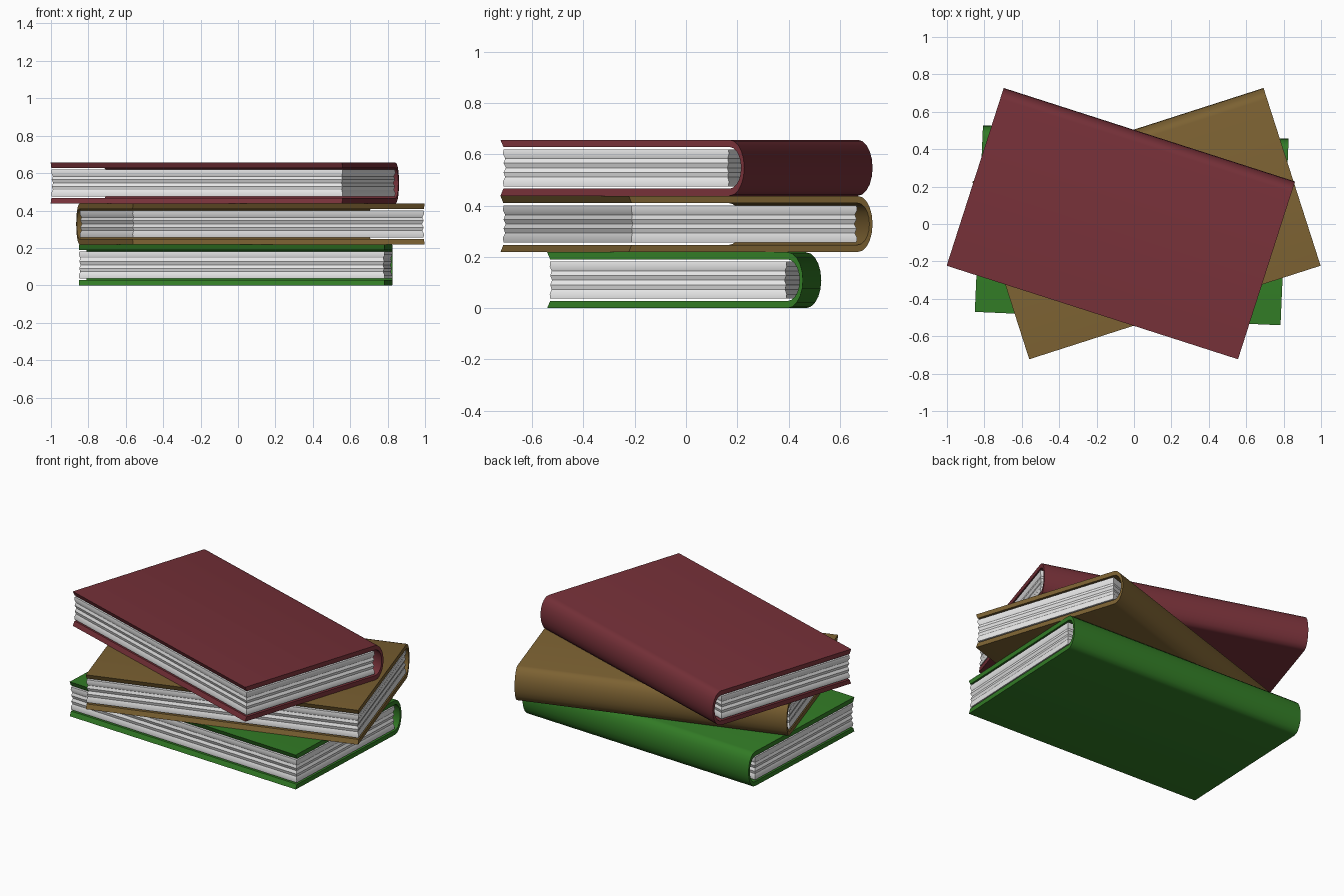
import bpy, bmesh
from math import radians, sin, cos, pi

if "Cube" in bpy.data.objects:
    bpy.data.objects.remove(bpy.data.objects["Cube"], do_unlink=True)

LENGTH, HEIGHT = 1.636, 0.218
FRONT, BACK = -0.5, 0.498
BOARD, GAP, SPINE = 0.028, 0.009, 0.013


def material(name, rgb):
    mat = bpy.data.materials.new(name)
    mat.use_nodes = True
    mat.diffuse_color = (*rgb, 1)
    mat.node_tree.nodes["Principled BSDF"].inputs["Base Color"].default_value = (*rgb, 1)
    return mat


def loft(name, rings, mat, place, closed_ring=True):
    """Skin equal rings of points, cap both ends, and place the object."""
    bm = bmesh.new()
    loops = [[bm.verts.new(p) for p in ring] for ring in rings]
    n = len(loops[0])
    for a, b in zip(loops, loops[1:]):
        for i in range(n):
            j = (i + 1) % n
            bm.faces.new((a[i], a[j], b[j], b[i]))
    bm.faces.new(loops[0])
    bm.faces.new(loops[-1])
    bmesh.ops.recalc_face_normals(bm, faces=bm.faces)
    mesh = bpy.data.meshes.new(name)
    bm.to_mesh(mesh)
    bm.free()
    mesh.materials.append(mat)
    obj = bpy.data.objects.new(name, mesh)
    bpy.context.collection.objects.link(obj)
    x, y, z, turn = place
    obj.location = (x, y, z)
    obj.rotation_euler.z = radians(turn)
    bpy.context.view_layer.objects.active = obj
    obj.select_set(True)
    bpy.ops.object.shade_smooth_by_angle(angle=radians(35))
    obj.select_set(False)
    return obj


def arc(start, depth, half, steps=10):
    """Half ellipse from the bottom board round to the top board."""
    angles = [-pi / 2 + pi * i / steps for i in range(steps + 1)]
    return [(start + depth * cos(a), HEIGHT / 2 + half * sin(a)) for a in angles]


def cover(name, mat, place):
    # C-shaped section: two boards joined by a thin rounded spine
    start = BACK - 0.06
    outer = [(FRONT, 0)] + arc(start, 0.06, HEIGHT / 2) + [(FRONT, HEIGHT)]
    inner = [(FRONT + 0.012, BOARD)] + arc(start, 0.06 - SPINE, HEIGHT / 2 - BOARD)
    inner += [(FRONT + 0.012, HEIGHT - BOARD)]
    section = outer + inner[::-1]
    rings = [[(x, y, z) for y, z in section] for x in (-LENGTH / 2, LENGTH / 2)]
    return loft(name, rings, mat, place)


def pages(name, mat, place):
    # Rippled block: each level is a rectangle with its own inset
    insets = (0.002, 0, 0.007, 0.002, 0.009, 0.002, 0.007, 0, 0.002)
    low = BOARD + GAP
    step = (HEIGHT - 2 * low) / (len(insets) - 1)
    rings = []
    for i, d in enumerate(insets):
        x, y0, y1, z = LENGTH / 2 - d, FRONT + 0.01 + d, 0.435 - d, low + i * step
        rings.append([(-x, y0, z), (x, y0, z), (x, y1, z), (-x, y1, z)])
    return loft(name, rings, mat, place)


paper = material("paper", (0.8, 0.8, 0.8))
books = [
    ("bottom", material("green cloth", (0.032, 0.2, 0.019)), -0.012, -0.006, -2.5),
    ("middle", material("brown cloth", (0.2, 0.12, 0.032)), 0.066, 0.003, 17.8),
    ("top", material("red cloth", (0.18, 0.03, 0.04)), -0.07, 0.003, -17.8),
]

# Stack of three books, each turned its own way
for level, (label, cloth, x, y, turn) in enumerate(books):
    place = (x, y, level * (HEIGHT + 0.001), turn)
    cover(label + "_book_cover", cloth, place)
    pages(label + "_book_pages", paper, place)
